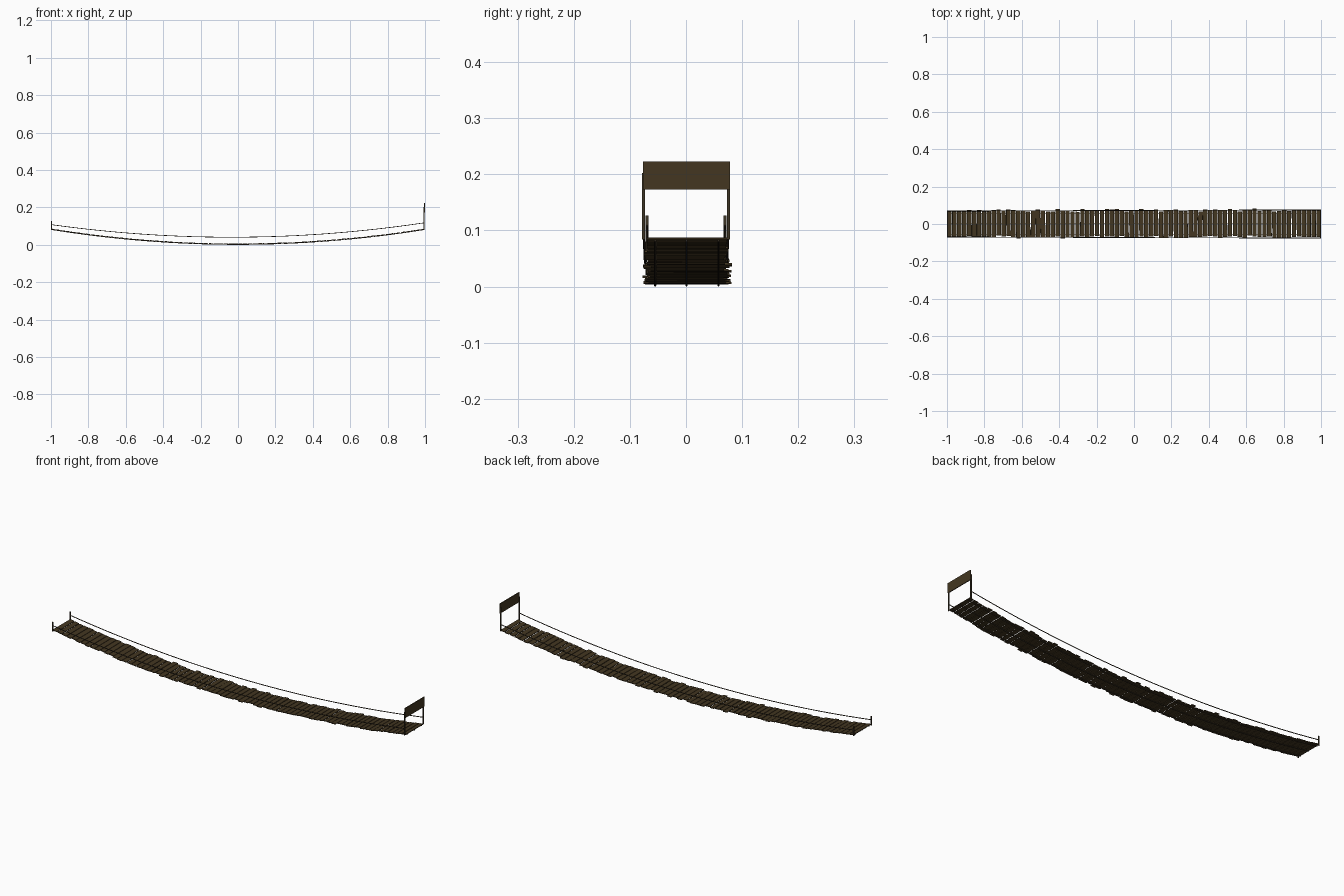
import bpy, bmesh, math, random
from mathutils import Matrix, Vector

if "Cube" in bpy.data.objects:
    bpy.data.objects.remove(bpy.data.objects["Cube"])
random.seed(7)


def mat(name, c):
    m = bpy.data.materials.new(name)
    m.diffuse_color = (*c, 1)
    m.use_nodes = True
    m.node_tree.nodes["Principled BSDF"].inputs["Base Color"].default_value = m.diffuse_color
    return m


WOOD = mat("brown wood", (0.056, 0.037, 0.015))
DARK = mat("dark wood", (0.046, 0.033, 0.017))
ROPE = mat("brown rope", (0.050, 0.037, 0.022))


def deck_z(x):
    return 0.004 + 0.080 * x * x


def rail_z(x):
    return 0.041 + 0.072 * x * x + 0.005 * x


def add_box(bm, loc, size, rot=None):
    m = Matrix.Translation(loc)
    if rot:
        m = m @ rot
    bmesh.ops.create_cube(bm, size=1, matrix=m @ Matrix.Diagonal((*size, 1)))


def finish(bm, name, material):
    me = bpy.data.meshes.new(name)
    bm.to_mesh(me)
    bm.free()
    me.materials.append(material)
    ob = bpy.data.objects.new(name, me)
    bpy.context.collection.objects.link(ob)
    return ob


def rope(name, pts, r):
    # six-sided tube swept along points
    bm = bmesh.new()
    rings = []
    for i, p in enumerate(pts):
        t = (Vector(pts[min(i + 1, len(pts) - 1)]) - Vector(pts[max(i - 1, 0)])).normalized()
        side = Vector((0, 1, 0))
        up = t.cross(side).normalized()
        rings.append([bm.verts.new(Vector(p) + r * (side * math.cos(k * math.pi / 3) + up * math.sin(k * math.pi / 3)))
                      for k in range(6)])
    for a, b in zip(rings, rings[1:]):
        for k in range(6):
            bm.faces.new((a[k], a[(k + 1) % 6], b[(k + 1) % 6], b[k]))
    bm.faces.new(rings[0])
    bm.faces.new(rings[-1])
    bmesh.ops.recalc_face_normals(bm, faces=bm.faces)
    finish(bm, name, ROPE)


# deck planks, slightly uneven, following the sag
bm = bmesh.new()
N = 76
pitch = 2.0 / N
for i in range(N):
    x = -1 + pitch * (i + 0.5)
    inner = min(1, (1 - abs(x)) * 4)
    y = random.uniform(-0.006, 0.006) * inner + 0.002
    length = 0.142 + random.uniform(-0.005, 0.008) * inner
    w = pitch * random.uniform(0.82, 0.94)
    slope = -math.atan(0.16 * x)
    rot = Matrix.Rotation(slope, 4, 'Y') @ Matrix.Rotation(random.uniform(-0.012, 0.012) * inner, 4, 'Z')
    add_box(bm, (x, y, deck_z(x) + 0.0015 + random.uniform(-0.0005, 0.0008)), (w, length, 0.0034), rot)
finish(bm, "deck_planks", WOOD)

# three carrying ropes under the deck
xs = [-0.998 + 1.996 * i / 32 for i in range(33)]
for j, y in enumerate((-0.055, 0.001, 0.058)):
    rope("under_rope_%d" % j, [(x, y, deck_z(x) - 0.002) for x in xs], 0.002)

# hand ropes, one on each side
for s, n in ((-1, "front"), (1, "back")):
    rope(n + "_hand_rope", [(x * 0.997, s * (0.0725 + 0.003 * x), rail_z(x)) for x in xs], 0.002)

# short posts at the left end, tall sign posts at the right end
for s, n in ((-1, "front"), (1, "back")):
    bm = bmesh.new()
    add_box(bm, (-0.997, s * 0.0695, 0.103), (0.005, 0.005, 0.048))
    finish(bm, n + "_short_post", DARK)
    bm = bmesh.new()
    add_box(bm, (0.994, s * 0.0755, 0.143), (0.005, 0.005, 0.118))
    finish(bm, n + "_sign_post", DARK)

# blank sign board
bm = bmesh.new()
add_box(bm, (0.9975, 0.0005, 0.198), (0.004, 0.155, 0.05))
finish(bm, "sign_board", WOOD)
